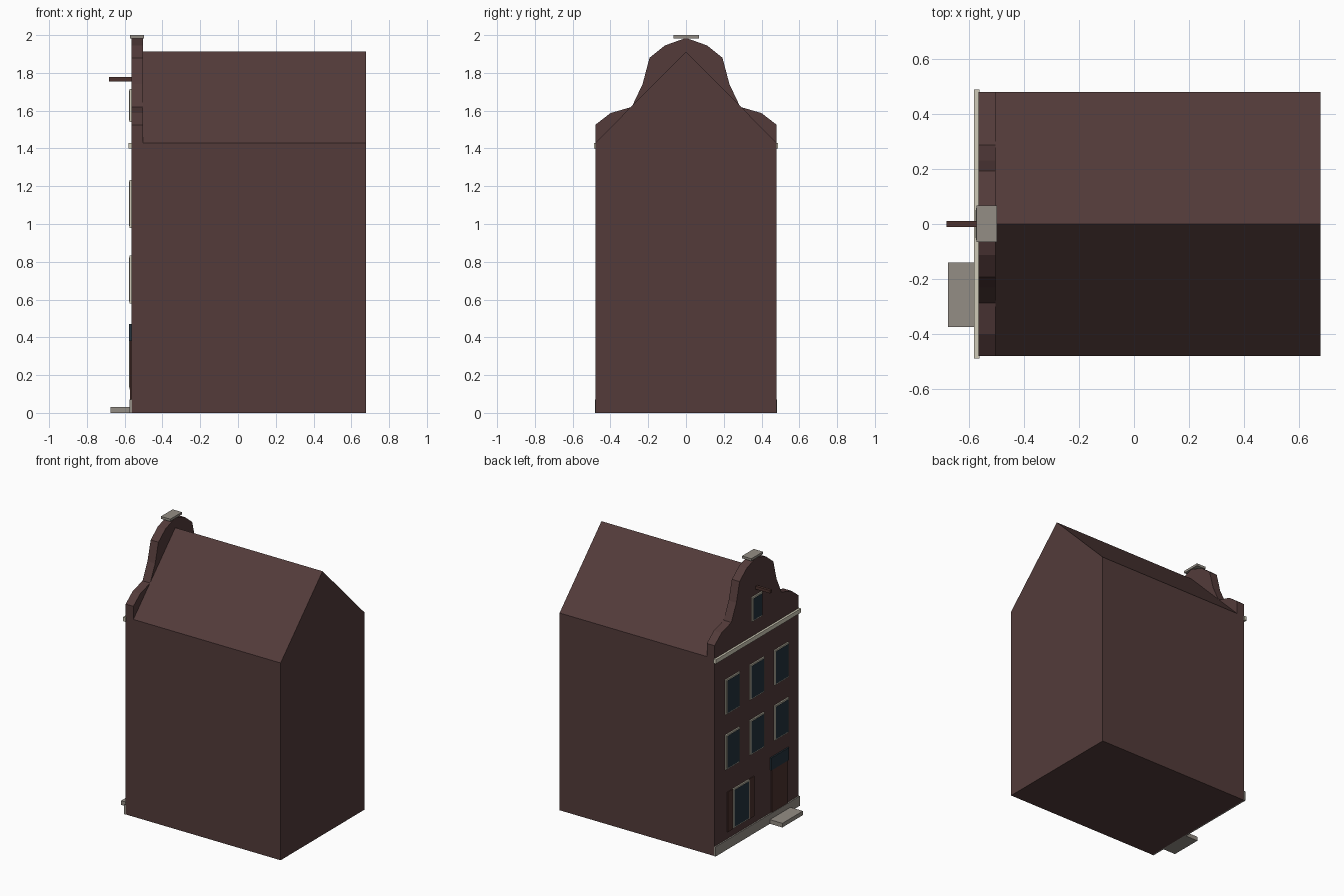
import bpy, bmesh
from mathutils import Vector

if "Cube" in bpy.data.objects:
    bpy.data.objects.remove(bpy.data.objects["Cube"])


def material(name, srgb):
    lin = [((c / 255 + 0.055) / 1.055) ** 2.4 for c in srgb]
    m = bpy.data.materials.new(name)
    m.diffuse_color = (*lin, 1)
    m.use_nodes = True
    m.node_tree.nodes["Principled BSDF"].inputs["Base Color"].default_value = m.diffuse_color
    return m


BRICK = material("brown_brick", (83, 59, 58))
WOOD = material("dark_brown_wood", (76, 50, 46))
STONE = material("grey_stone", (148, 141, 133))
CREAM = material("cream_paint", (208, 203, 184))
GLASS = material("dark_glass", (36, 50, 60))

FACADE = -0.565   # street wall plane, facing -x
BACK = 0.678


def finish(bm, name, *mats):
    bmesh.ops.recalc_face_normals(bm, faces=bm.faces)
    me = bpy.data.meshes.new(name)
    bm.to_mesh(me)
    bm.free()
    for m in mats:
        me.materials.append(m)
    ob = bpy.data.objects.new(name, me)
    bpy.context.collection.objects.link(ob)
    return ob


def box_bm(x, y, z):
    bm = bmesh.new()
    bmesh.ops.create_cube(bm, size=1)
    for v in bm.verts:
        v.co = Vector([(r[0] + r[1]) / 2 + c * (r[1] - r[0])
                       for c, r in zip(v.co, (x, y, z))])
    return bm


def box(name, x, y, z, mat):
    return finish(box_bm(x, y, z), name, mat)


def prism(name, outline, x0, x1, mat):
    """Extrude a (y, z) outline along x."""
    bm = bmesh.new()
    face = bm.faces.new([bm.verts.new((x0, y, z)) for y, z in outline])
    ext = bmesh.ops.extrude_face_region(bm, geom=[face])
    for v in ext["geom"]:
        if isinstance(v, bmesh.types.BMVert):
            v.co.x = x1
    return finish(bm, name, mat)


def window(name, yc, half, z0, z1):
    """Cream frame with a glass pane inset into its front face."""
    bm = box_bm((FACADE - 0.009, FACADE + 0.005), (yc - half, yc + half), (z0, z1))
    bm.faces.ensure_lookup_table()
    front = min(bm.faces, key=lambda f: f.calc_center_median().x)
    bmesh.ops.inset_individual(bm, faces=[front], thickness=0.012)
    ext = bmesh.ops.extrude_discrete_faces(bm, faces=[front])
    pane = ext["faces"][0]
    for v in pane.verts:
        v.co.x -= 0.003
    pane.material_index = 1
    finish(bm, name, CREAM, GLASS)


# House body with pitched roof
prism("house_body", [(-0.48, 0), (0.48, 0), (0.48, 1.43), (0, 1.912), (-0.48, 1.43)],
      -0.503, BACK, BRICK)

# Street wall with curved neck gable
half = [(0.48, 0), (0.48, 1.525), (0.4, 1.587), (0.287, 1.62),
        (0.23, 1.74), (0.193, 1.88), (0.112, 1.945)]
mirrored = [(-y, z) for y, z in reversed(half)]
prism("gable_wall", half + [(0, 1.985)] + mirrored, FACADE, -0.503, BRICK)
box("gable_cap", (-0.572, -0.497), (-0.066, 0.068), (1.983, 2.0), STONE)

# Mouldings, plinth and doorstep
box("cornice", (-0.581, FACADE + 0.003), (-0.488, 0.488), (1.4, 1.43), CREAM)
box("plinth", (-0.575, FACADE + 0.003), (-0.483, 0.483), (0, 0.07), STONE)
box("doorstep", (-0.675, FACADE), (-0.375, -0.14), (0, 0.03), STONE)

# Hoisting beam
box("hoist_beam", (-0.682, FACADE + 0.01), (-0.01, 0.01), (1.755, 1.777), WOOD)

# Upper windows in two rows, and the attic window
for floor, (z0, z1) in enumerate(((0.58, 0.832), (0.98, 1.233)), 1):
    for col, yc in enumerate((-0.28, 0, 0.28), 1):
        window(f"window_floor{floor}_{col}", yc, 0.08, z0, z1)
window("attic_window", 0, 0.058, 1.54, 1.715)

# Ground floor window with side shutters
window("ground_window", 0.185, 0.09, 0.125, 0.41)
for side, (y0, y1) in {"left": (0.277, 0.337), "right": (0.033, 0.093)}.items():
    box(f"shutter_{side}", (FACADE - 0.006, FACADE + 0.002), (y0, y1), (0.12, 0.41), WOOD)

# Door with glazed transom above
box("door", (FACADE - 0.008, FACADE + 0.002), (-0.35, -0.167), (0.03, 0.38), WOOD)
box("door_transom", (FACADE - 0.011, FACADE + 0.002), (-0.36, -0.157), (0.38, 0.47), GLASS)
